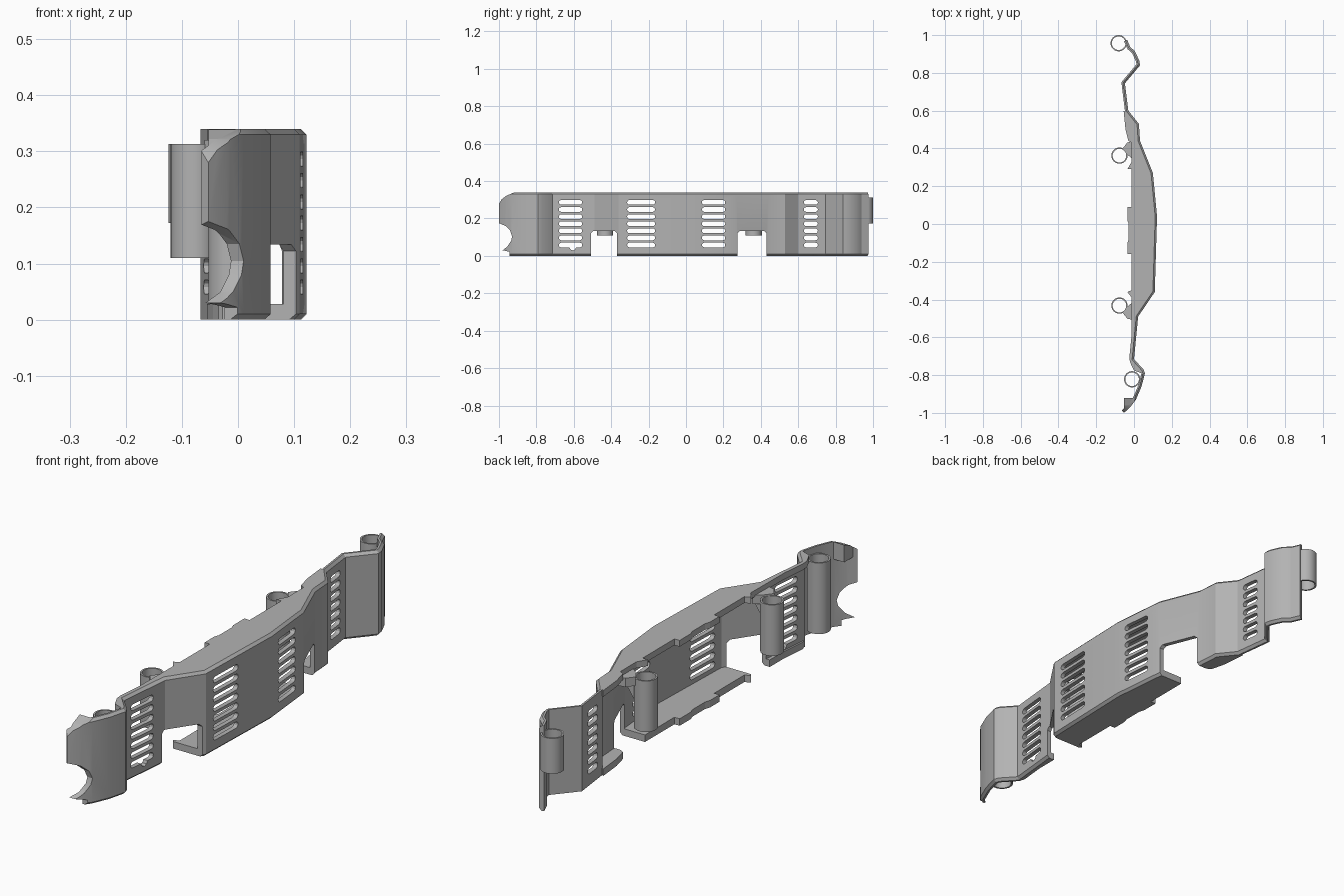
import bpy, bmesh, math
from mathutils import Vector

cube = bpy.data.objects.get("Cube")
if cube:
    bpy.data.objects.remove(cube)

grey = bpy.data.materials.new("plain_grey")
grey.use_nodes = True
COLOUR = (0.45, 0.45, 0.45, 1)
grey.diffuse_color = COLOUR
grey.node_tree.nodes["Principled BSDF"].inputs["Base Color"].default_value = COLOUR

H = 0.34
WALL = 0.018
# plan line of the outer face, front end to back end
PLAN = [Vector(p) for p in (
    (-.053, -1), (-.02, -.97), (.01, -.93), (.04, -.86), (.058, -.79), (.05, -.77),
    (0, -.715), (.022, -.49), (.11, -.36), (.122, .04), (.1, .27), (.032, .44),
    (.026, .53), (-.03, .6), (-.048, .745), (.032, .84), (.028, .865),
    (.005, .915), (-.02, .937), (-.036, .975))]


def finish(name, bm):
    bmesh.ops.recalc_face_normals(bm, faces=bm.faces)
    mesh = bpy.data.meshes.new(name)
    bm.to_mesh(mesh)
    bm.free()
    mesh.materials.append(grey)
    obj = bpy.data.objects.new(name, mesh)
    bpy.context.collection.objects.link(obj)
    return obj


def prism(bm, points, place, lo, hi):
    """Extrude a 2D outline between lo and hi; place maps (a, b, depth) to 3D."""
    ends = [[bm.verts.new(place(a, b, d)) for a, b in points] for d in (lo, hi)]
    bm.faces.new(ends[0])
    bm.faces.new(ends[1][::-1])
    n = len(points)
    for i in range(n):
        j = (i + 1) % n
        bm.faces.new((ends[0][i], ends[0][j], ends[1][j], ends[1][i]))


def along_z(a, b, d):
    return (a, b, d)


def along_x(a, b, d):
    return (d, a, b)


def along_y(a, b, d):
    return (a, d, b)


def inset(i, dist):
    """Plan point moved inward with mitred corners."""
    dirs = []
    if i > 0:
        dirs.append((PLAN[i] - PLAN[i - 1]).normalized())
    if i < len(PLAN) - 1:
        dirs.append((PLAN[i + 1] - PLAN[i]).normalized())
    normals = [Vector((d.y, -d.x)) for d in dirs]
    mid = sum(normals, Vector((0, 0))).normalized()
    return PLAN[i] - mid * dist / mid.dot(normals[0])


def plate(name, points, lo, hi):
    bm = bmesh.new()
    prism(bm, points, along_z, lo, hi)
    return finish(name, bm)


def cut(obj, cutter):
    cutter.hide_render = True
    mod = obj.modifiers.new("cut", "BOOLEAN")
    mod.operation = "DIFFERENCE"
    mod.solver = "EXACT"
    mod.use_self = True
    mod.object = cutter
    bpy.context.view_layer.objects.active = obj
    bpy.ops.object.modifier_apply(modifier=mod.name)


def shade(obj):
    bpy.ops.object.select_all(action="DESELECT")
    obj.select_set(True)
    bpy.context.view_layer.objects.active = obj
    bpy.ops.object.shade_smooth_by_angle(angle=math.radians(25))


# long folded wall with chamfered outer rims
bm = bmesh.new()
section = [(.01, 0), (0, .01), (0, H - .01), (.01, H), (WALL, H), (WALL, 0)]
rings = [[bm.verts.new((*inset(i, d), z)) for d, z in section] for i in range(len(PLAN))]
for a, b in zip(rings, rings[1:]):
    for k in range(len(section)):
        m = (k + 1) % len(section)
        bm.faces.new((a[k], a[m], b[m], b[k]))
bm.faces.new(rings[0])
bm.faces.new(rings[-1][::-1])
wall = finish("wall", bm)

# top and bottom flanges with a stepped inner edge
inner = [(-.055, .6), (-.045, .5), (-.03, .44), (-.012, .43), (-.012, .33), (-.035, .29),
         (-.012, .29), (-.012, .09), (-.035, .09), (-.035, .02), (-.028, 0),
         (-.028, -.08), (-.035, -.1), (-.035, -.16), (-.012, -.16), (-.012, -.35),
         (-.035, -.36), (-.012, -.39), (-.014, -.6), (-.024, -.7), (-.022, -.73)]
first, last = 4, 13
outer = [tuple(inset(i, WALL - .002)) for i in range(first, last + 1)]
top_flange = plate("top_flange", outer + inner + [(0, -.775)], H - .025, H)
outer = [tuple(inset(i, WALL - .002)) for i in range(6, last + 1)]
bottom_flange = plate("bottom_flange", outer + inner[:-1], 0, .028)

# shelf closing the rounded front end
shelf_outer = [tuple(inset(i, WALL - .002)) for i in (1, 2)]
front_shelf = plate("front_shelf", [(-.053, -.985)] + shelf_outer + [(.0, -.92), (-.053, -.92)],
                    .27, H)

# notches and the shaped front end
bm = bmesh.new()
for y0, y1 in ((-.508, -.37), (.275, .43)):
    prism(bm, [(y0, -.1), (y1, -.1), (y1, .122), (y1 - .012, .134), (y0 + .012, .134),
               (y0, .122)], along_x, -.3, .3)
prism(bm, [(-1.1, -.1), (-.945, -.1), (-.945, .022), (-.98, .03), (-.955, .05),
           (-.935, .08), (-.93, .105), (-.94, .135), (-.965, .16), (-1, .175),
           (-1.1, .175)], along_x, -.3, .3)
prism(bm, [(-1.1, .27), (-1, .28), (-.985, .303), (-.96, .322), (-.915, H + .001),
           (-.915, .5), (-1.1, .5)], along_x, -.3, .3)
edge_cutter = finish("edge_cutter", bm)

# rows of rounded ventilation slots
bm = bmesh.new()
R = .0125
for y0, y1 in ((-.68, -.555), (-.315, -.165), (.085, .21), (.63, .705)):
    for row in range(7):
        z = .058 + row * .038
        outline = []
        for k in range(14):
            a = -math.pi / 2 + math.pi * (k if k < 7 else k - 1) / 6
            c = y1 - R if k < 7 else y0 + R
            outline.append((c + R * math.cos(a), z + R * math.sin(a)))
        prism(bm, outline, along_x, -.3, .3)
prism(bm, [(-.605 + .018 * math.cos(k * math.pi / 4), .047 + .018 * math.sin(k * math.pi / 4))
           for k in range(8)], along_x, -.31, .31)
slot_cutter = finish("slot_cutter", bm)

cut(wall, edge_cutter)
cut(wall, slot_cutter)
for part in (bottom_flange, front_shelf):
    cut(part, edge_cutter)
for helper in (edge_cutter, slot_cutter):
    bpy.data.objects.remove(helper)
shade(wall)


# open mounting tubes
def tube(name, x, y, lo, hi, r=.043, bore=.036, n=32):
    bm = bmesh.new()
    loops = [[bm.verts.new((x + q * math.cos(2 * math.pi * k / n),
                            y + q * math.sin(2 * math.pi * k / n), z)) for k in range(n)]
             for q, z in ((r, lo), (r, hi), (bore, hi), (bore, lo))]
    for a, b in zip(loops, loops[1:] + loops[:1]):
        for k in range(n):
            m = (k + 1) % n
            bm.faces.new((a[k], a[m], b[m], b[k]))
    shade(finish(name, bm))


tube("back_end_tube", -.081, .957, .172, .313)
tube("back_middle_tube", -.077, .362, .11, .313)
tube("front_middle_tube", -.077, -.432, .11, .313)
tube("front_end_tube", -.01, -.822, .03, .313)

# gussets joining the middle tubes to the top flange
for name, y, s in (("back", .362, 1), ("front", -.432, -1)):
    web = [(-.06, y + s * .038), (-.035, y + s * .07), (-.005, y + s * .075),
           (-.005, y - s * .02), (-.036, y + s * .006)]
    plate(name + "_gusset_plate", web, .285, .32)
    bm = bmesh.new()
    prism(bm, [(-.042, .21), (-.042, .31), (0, .325), (.02, .325), (.02, .3)],
          along_y, y + s * .012 - .006, y + s * .012 + .006)
    finish(name + "_gusset_rib", bm)
